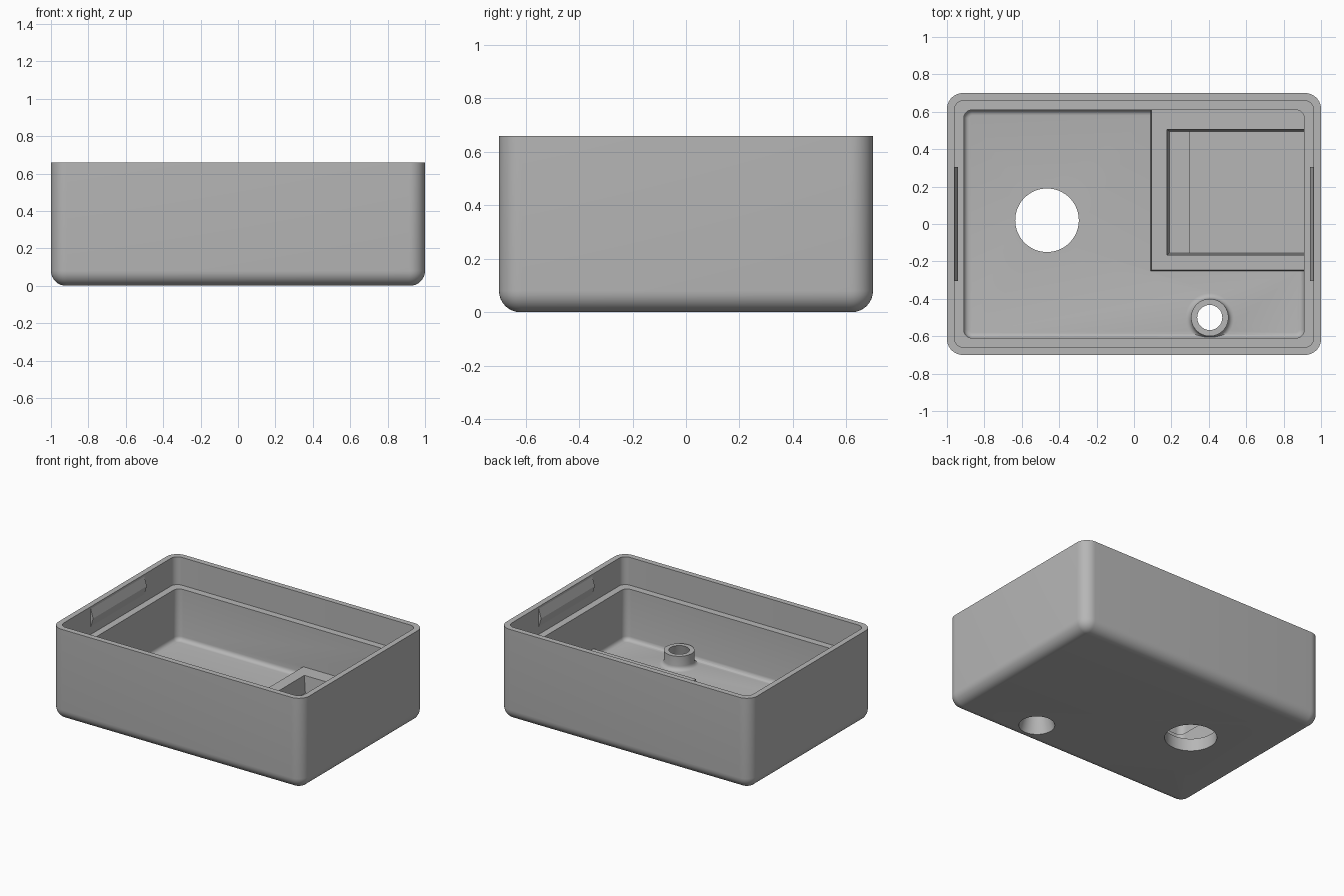
import bpy, bmesh
from math import sin, cos, pi

if "Cube" in bpy.data.objects:
    bpy.data.objects.remove(bpy.data.objects["Cube"])

grey = bpy.data.materials.new("plain grey")
grey.use_nodes = True
GREY = (0.47, 0.47, 0.47, 1)
grey.diffuse_color = GREY
grey.node_tree.nodes["Principled BSDF"].inputs["Base Color"].default_value = GREY


def loft(name, rings):
    """Solid made by bridging rings of equal length, capped at both ends."""
    bm = bmesh.new()
    loops = [[bm.verts.new(p) for p in ring] for ring in rings]
    n = len(loops[0])
    for a, b in zip(loops, loops[1:]):
        for i in range(n):
            j = (i + 1) % n
            bm.faces.new((a[i], a[j], b[j], b[i]))
    bm.faces.new(loops[0][::-1])
    bm.faces.new(loops[-1])
    bmesh.ops.recalc_face_normals(bm, faces=bm.faces)
    mesh = bpy.data.meshes.new(name)
    bm.to_mesh(mesh)
    bm.free()
    mesh.materials.append(grey)
    obj = bpy.data.objects.new(name, mesh)
    bpy.context.collection.objects.link(obj)
    return obj


def rounded(hx, hy, r, z, steps=10):
    """Rounded rectangle ring."""
    pts = []
    for q, (sx, sy) in enumerate(((1, 1), (-1, 1), (-1, -1), (1, -1))):
        for k in range(steps + 1):
            a = (q + k / steps) * pi / 2
            pts.append((sx * (hx - r) + r * cos(a), sy * (hy - r) + r * sin(a), z))
    return pts


def rect(x0, x1, y0, y1, z):
    return [(x0, y0, z), (x1, y0, z), (x1, y1, z), (x0, y1, z)]


def turned(name, x, y, profile, n=64):
    """Round solid from (radius, height) pairs."""
    return loft(name, [[(x + r * cos(2 * pi * i / n), y + r * sin(2 * pi * i / n), z)
                        for i in range(n)] for r, z in profile])


def combine(target, tool, operation):
    mod = target.modifiers.new(operation, "BOOLEAN")
    mod.operation = operation
    mod.solver = "EXACT"
    mod.object = tool
    bpy.context.view_layer.objects.active = target
    bpy.ops.object.modifier_apply(modifier=mod.name)
    bpy.data.objects.remove(tool)


# Tray shell: rounded bottom, outer wall, thin rim, ledge, cavity, floor
H, LEDGE, FLOOR = 0.66, 0.46, 0.09
R, F = 0.08, 0.03
rings = []
for k in range(9):
    a = k / 8 * pi / 2
    d = R * (1 - sin(a))
    rings.append(rounded(1 - d, 0.7 - d, R + 0.005 - d, R * (1 - cos(a))))
rings.append(rounded(1, 0.7, R + 0.005, H))
rings.append(rounded(0.96, 0.66, 0.05, H))
rings.append(rounded(0.96, 0.66, 0.05, LEDGE))
rings.append(rounded(0.91, 0.61, 0.045, LEDGE))
for k in range(6):
    a = k / 5 * pi / 2
    d = F * (1 - cos(a))
    rings.append(rounded(0.91 - d, 0.61 - d, 0.045 - d, FLOOR + F * (1 - sin(a))))
tray = loft("tray", rings)

# Raised platform in the back corner
combine(tray, loft("platform", [rect(0.085, 0.93, -0.255, 0.63, 0.05),
                                rect(0.093, 0.93, -0.247, 0.63, 0.16)]), "UNION")

# Stepped pocket sunk through the platform
combine(tray, loft("pocket", [rect(0.19, 0.908, -0.155, 0.495, 0.04),
                              rect(0.175, 0.908, -0.167, 0.505, 0.161),
                              rect(0.175, 0.908, -0.167, 0.505, 0.3)]), "DIFFERENCE")
combine(tray, loft("pocket_step", [rect(0.30, 0.908, -0.155, 0.495, 0.028),
                                   rect(0.30, 0.908, -0.155, 0.495, 0.06)]), "DIFFERENCE")

# Hollow boss with a flared foot, and its tapered bore
BX, BY = 0.405, -0.5
foot = [(0.1 + F * (1 - sin(k / 5 * pi / 2)), FLOOR + F * (1 - cos(k / 5 * pi / 2)))
        for k in range(6)]
combine(tray, turned("boss", BX, BY, [(0.13, 0.05)] + foot + [(0.1, 0.19)]), "UNION")
combine(tray, turned("bore", BX, BY, [(0.122, -0.02), (0.117, 0), (0.067, 0.19), (0.067, 0.25)]),
        "DIFFERENCE")

# Large round opening in the floor
combine(tray, turned("opening", -0.465, 0.02, [(0.17, -0.1), (0.17, 0.2)]), "DIFFERENCE")

bpy.ops.object.select_all(action="DESELECT")
tray.select_set(True)
bpy.context.view_layer.objects.active = tray
bpy.ops.object.shade_smooth_by_angle(angle=pi / 6)

# Snap ridges inside the two short walls
for side, name in ((-1, "right_snap_ridge"), (1, "left_snap_ridge")):
    loft(name, [[(side * 0.962, y, 0.65), (side * 0.94, y, 0.58), (side * 0.962, y, 0.51)]
                for y in (-0.305, 0.305)])
